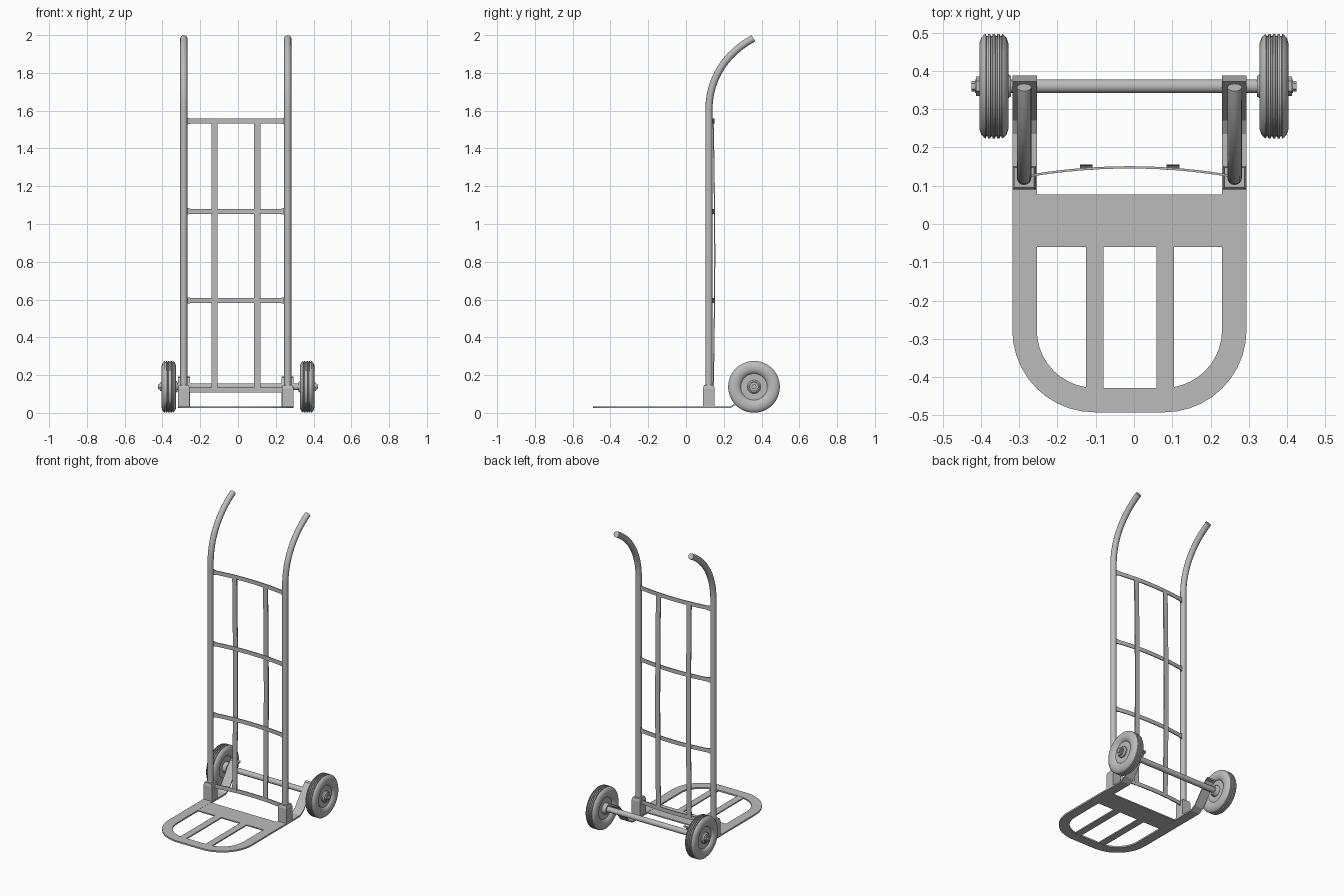
import bpy, bmesh, math
from mathutils import Vector, Matrix

cube = bpy.data.objects.get("Cube")
if cube:
    bpy.data.objects.remove(cube, do_unlink=True)

GREY = (0.5, 0.5, 0.5, 1)
mat = bpy.data.materials.new("grey_metal")
mat.use_nodes = True
mat.diffuse_color = GREY
mat.node_tree.nodes["Principled BSDF"].inputs["Base Color"].default_value = GREY

CX = -0.012            # centre line of the frame
RAIL_X, RAIL_Y = 0.275, 0.121
AXLE_Y, AXLE_Z = 0.36, 0.138


def finish(name, bm, smooth=True):
    bmesh.ops.recalc_face_normals(bm, faces=bm.faces[:])
    mesh = bpy.data.meshes.new(name)
    bm.to_mesh(mesh)
    bm.free()
    ob = bpy.data.objects.new(name, mesh)
    bpy.context.collection.objects.link(ob)
    mesh.materials.append(mat)
    if smooth:
        bpy.ops.object.select_all(action='DESELECT')
        ob.select_set(True)
        bpy.context.view_layer.objects.active = ob
        bpy.ops.object.shade_smooth_by_angle(angle=math.radians(35))
    return ob


def loft(name, rings, cap=True, smooth=True):
    """Skin a list of closed rings of points."""
    bm = bmesh.new()
    rows = [[bm.verts.new(p) for p in ring] for ring in rings]
    n = len(rows[0])
    for a, b in zip(rows, rows[1:]):
        for i in range(n):
            j = (i + 1) % n
            bm.faces.new((a[i], a[j], b[j], b[i]))
    if cap:
        bm.faces.new(rows[0])
        bm.faces.new(rows[-1])
    return finish(name, bm, smooth)


def box(name, lo, hi):
    bm = bmesh.new()
    lo, hi = Vector(lo), Vector(hi)
    bmesh.ops.create_cube(bm, size=1, matrix=Matrix.Translation((lo + hi) / 2)
                          @ Matrix.Diagonal((*(hi - lo), 1)))
    return finish(name, bm, False)


def lathe(name, profile, segs=40):
    """Spin (x, radius) points about the axle line."""
    rings = []
    for x, r in profile:
        angles = [2 * math.pi * i / segs for i in range(segs)]
        rings.append([(x, AXLE_Y + r * math.cos(a), AXLE_Z + r * math.sin(a)) for a in angles])
    return loft(name, rings)


def tube_yz(name, x, path, r, segs=16):
    """Round tube along a path in the side plane."""
    pts = [Vector((x, y, z)) for y, z in path]
    rings = []
    for i, p in enumerate(pts):
        t = (pts[min(i + 1, len(pts) - 1)] - pts[max(i - 1, 0)]).normalized()
        side = Vector((1, 0, 0))
        up = t.cross(side)
        rings.append([p + r * (math.cos(a) * side + math.sin(a) * up)
                      for a in (2 * math.pi * k / segs for k in range(segs))])
    return loft(name, rings)


# Toe frame: U-shaped flat band whose rear ends turn up to the axle
R_OUT, R_IN, CORNER_X, CORNER_Y, THICK = 0.215, 0.151, 0.091, -0.277, 0.01
half = [(0.388, 0.188), (0.372, 0.183), (0.27, 0.05), (0.235, 0.03)]
band = []
for y, z in half:
    band.append((Vector((R_OUT + CORNER_X, y, z)), Vector((R_IN + CORNER_X, y, z))))
for i in range(11):
    a = -math.pi / 2 * i / 10
    d = Vector((math.cos(a), math.sin(a), 0))
    c = Vector((CORNER_X, CORNER_Y, 0.03))
    band.append((c + d * R_OUT, c + d * R_IN))
flip = Vector((-1, 1, 1))
band += [(o * flip, i * flip) for o, i in reversed(band)]
shift, up = Vector((CX, 0, 0)), Vector((0, 0, THICK / 2))
loft("toe_frame", [[o + shift - up, i + shift - up, i + shift + up, o + shift + up]
                   for o, i in band], smooth=False)

# Toe plate cross panel and slats
box("toe_panel", (CX - 0.245, -0.06, 0.026), (CX + 0.245, 0.077, 0.034))
for side, x in (("right", -0.103), ("left", 0.082)):
    box("toe_slat_" + side, (x - 0.023, -0.43, 0.026), (x + 0.023, -0.055, 0.034))

# Rails with curved handles, each standing in a square socket
bend = [(RAIL_Y, 0.06), (RAIL_Y, 0.8), (RAIL_Y, 1.56)]
P = [Vector(p) for p in ((RAIL_Y, 1.6), (RAIL_Y, 1.78), (0.22, 1.91), (0.357, 1.983))]
for i in range(13):
    t = i / 12
    q = ((1 - t) ** 3 * P[0] + 3 * t * (1 - t) ** 2 * P[1]
         + 3 * t * t * (1 - t) * P[2] + t ** 3 * P[3])
    bend.append(tuple(q))
for side, s in (("right", -1), ("left", 1)):
    x = CX + s * RAIL_X
    tube_yz("rail_" + side, x, bend, 0.019)
    rings = []
    for z, h in ((0.03, 0.031), (0.13, 0.031), (0.147, 0.026)):
        rings.append([(x + i * h, RAIL_Y + j * h, z)
                      for i, j in ((-1, -1), (1, -1), (1, 1), (-1, 1))])
    loft("socket_" + side, rings, smooth=False)

# Bowed cross bars, flared where they meet the rails
def bow(u):
    return 0.126 + 0.022 * (1 - u * u)

for k, z in enumerate((0.122, 0.595, 1.067, 1.545)):
    rings = []
    for i in range(-10, 11):
        u = i / 10
        h = 0.019 if abs(i) == 10 else 0.013
        x, y = CX + u * 0.262, bow(u)
        rings.append([(x, y - 0.003, z - h), (x, y + 0.003, z - h),
                      (x, y + 0.003, z + h), (x, y - 0.003, z + h)])
    loft("cross_bar_%d" % (k + 1), rings)

# Upright straps behind the bars, gently bowed backward
for side, x in (("right", -0.125), ("left", 0.102)):
    rings = []
    for i in range(13):
        t = i / 12
        z = 0.125 + t * 1.415
        y = 0.144 + 0.008 * math.sin(math.pi * t)
        w = 0.0165
        rings.append([(x - w, y - 0.003, z), (x + w, y - 0.003, z),
                      (x + w, y + 0.003, z), (x - w, y + 0.003, z)])
    loft("upright_strap_" + side, rings)

# Axle with end nuts
lathe("axle", [(-0.415, 0.018), (0.415, 0.018)], 20)

# Wheels: rounded tyre with grooved tread, recessed rim, raised hub
MID = 0.366
side_wall = [(0.022, 0.02), (0.022, 0.07), (0.026, 0.073), (0.033, 0.08),
             (0.038, 0.095), (0.038, 0.112), (0.033, 0.126), (0.026, 0.134)]
tread = []
for g in (0.018, 0.006, -0.006, -0.018):
    tread += [(g + 0.003, 0.137), (g + 0.002, 0.131), (g - 0.002, 0.131), (g - 0.003, 0.137)]
tyre = side_wall + tread + [(-x, r) for x, r in reversed(side_wall)]
for side, s in (("right", -1), ("left", 1)):
    lathe("wheel_" + side, [(s * (MID + x), r) for x, r in tyre], 48)
    lathe("hub_" + side, [(s * (MID + x), r) for x, r in
                          ((-0.045, 0.026), (-0.03, 0.036), (0.03, 0.036), (0.038, 0.028))], 24)
    lathe("axle_nut_" + side, [(s * x, r) for x, r in
                               ((0.4, 0.026), (0.413, 0.026), (0.413, 0.014), (0.424, 0.014))], 6)
